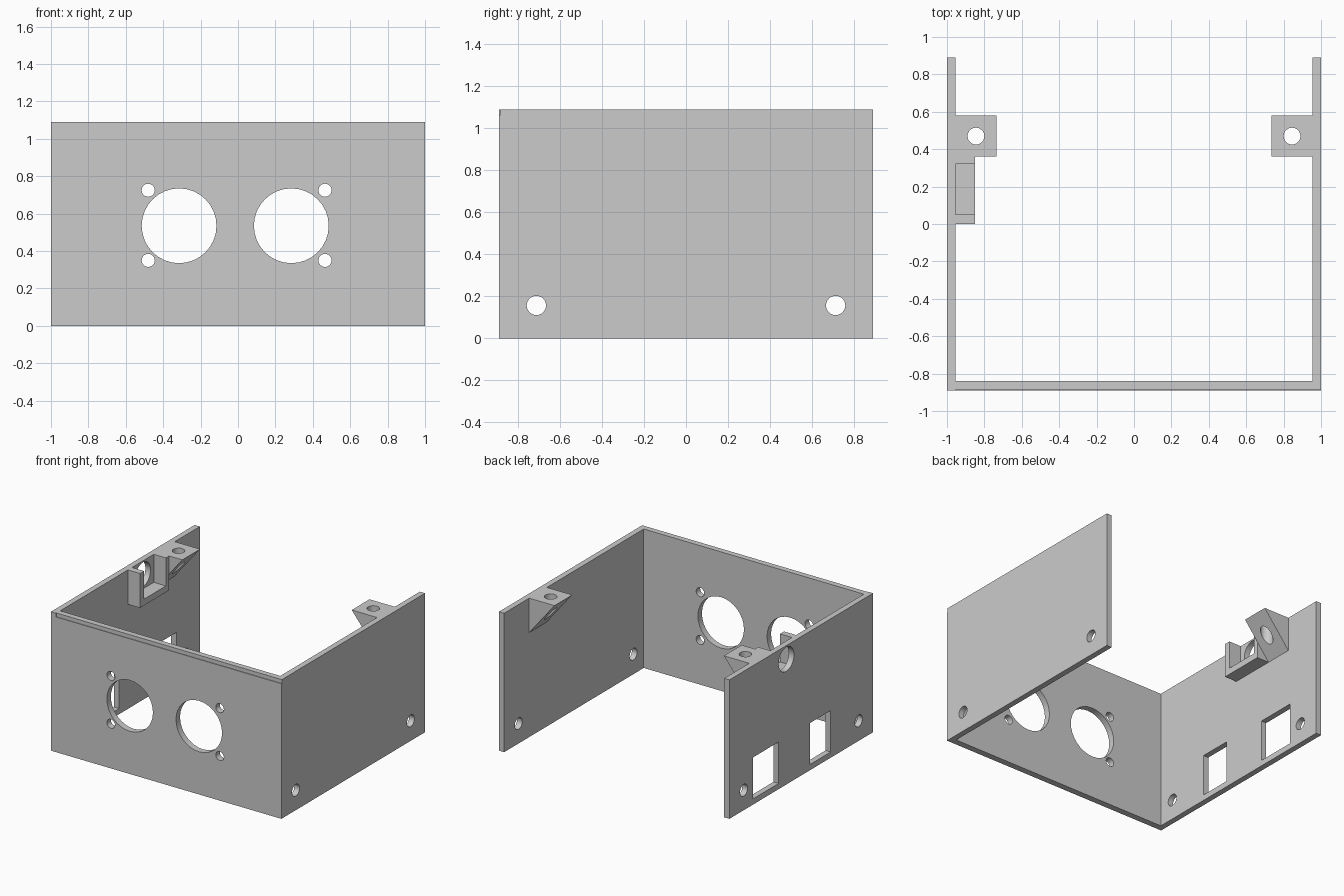
import bpy, bmesh, math
from mathutils import Matrix, Vector

cube = bpy.data.objects.get("Cube")
if cube:
    bpy.data.objects.remove(cube, do_unlink=True)

HX, HY, H = 1.0, 0.89, 1.09      # half width, half depth, height
IX, IY = 0.955, -0.84            # inner faces of side and front walls

grey = bpy.data.materials.new("plain grey")
grey.use_nodes = True
colour = (0.6, 0.6, 0.6, 1)
grey.diffuse_color = colour
grey.node_tree.nodes["Principled BSDF"].inputs["Base Color"].default_value = colour


def finish(name, bm):
    bmesh.ops.recalc_face_normals(bm, faces=bm.faces)
    mesh = bpy.data.meshes.new(name)
    bm.to_mesh(mesh)
    bm.free()
    mesh.materials.append(grey)
    obj = bpy.data.objects.new(name, mesh)
    bpy.context.collection.objects.link(obj)
    return obj


def prism(name, points, offset):
    """Extrude a closed outline of 3D points along an offset."""
    bm = bmesh.new()
    face = bm.faces.new([bm.verts.new(p) for p in points])
    new = bmesh.ops.extrude_face_region(bm, geom=[face], use_keep_orig=True)["geom"]
    bmesh.ops.translate(bm, vec=Vector(offset),
                        verts=[v for v in new if isinstance(v, bmesh.types.BMVert)])
    return finish(name, bm)


def box(name, x0, x1, y0, y1, z0, z1):
    return prism(name, [(x0, y0, z0), (x1, y0, z0), (x1, y1, z0), (x0, y1, z0)],
                 (0, 0, z1 - z0))


def rod(axis, centre, radius, length, sides=32):
    turn = {"X": Matrix.Rotation(math.pi / 2, 4, "Y"),
            "Y": Matrix.Rotation(math.pi / 2, 4, "X"), "Z": Matrix()}[axis]
    bm = bmesh.new()
    bmesh.ops.create_cone(bm, cap_ends=True, segments=sides, radius1=radius,
                          radius2=radius, depth=length,
                          matrix=Matrix.Translation(centre) @ turn)
    return finish("cutter", bm)


def cut(obj, cutters):
    bpy.context.view_layer.objects.active = obj
    for c in cutters:
        mod = obj.modifiers.new("cut", "BOOLEAN")
        mod.operation, mod.solver, mod.object = "DIFFERENCE", "EXACT", c
        bpy.ops.object.modifier_apply(modifier=mod.name)
        bpy.data.objects.remove(c, do_unlink=True)


# U-shaped shell: front wall and two side walls
shell = prism("case_walls", [(-HX, -HY, 0), (HX, -HY, 0), (HX, HY, 0), (IX, HY, 0),
                             (IX, IY, 0), (-IX, IY, 0), (-IX, HY, 0), (-HX, HY, 0)],
              (0, 0, H))
cutters = []
# Two round front openings with their screw holes
for x in (-0.315, 0.285):
    cutters.append(rod("Y", (x, -0.87, 0.535), 0.2, 0.2))
for x in (-0.48, 0.465):
    for z in (0.35, 0.725):
        cutters.append(rod("Y", (x, -0.87, z), 0.035, 0.2, 24))
# Screw holes along the bottom of the side walls
for side in (-1, 1):
    for y in (-0.712, 0.712):
        cutters.append(rod("X", (side * 0.98, y, 0.157), 0.046, 0.2, 24))
# Connector windows and the round opening in the right wall
cutters.append(box("cutter", -1.1, -0.9, 0.28, 0.6, 0.045, 0.37))
cutters.append(box("cutter", -1.1, -0.9, -0.365, -0.11, 0.045, 0.37))
cutters.append(rod("X", (-0.98, 0.185, 0.983), 0.095, 0.2))
# Shallow step along the top of the front wall
cutters.append(box("cutter", -IX, 1.1, -1, -0.885, 1.06, 1.2))
cut(shell, cutters)

# Wedge-shaped lid brackets with vertical screw holes
brackets = []
for side, label in ((-1, "right"), (1, "left")):
    wedge = prism(label + "_bracket", [(side * IX, 0.36, H), (side * 0.735, 0.36, H),
                                       (side * IX, 0.36, 0.82)], (0, 0.22, 0))
    cut(wedge, [rod("Z", (side * 0.845, 0.47, 1), 0.045, 0.6, 24)])
    brackets.append(wedge)

# U-shaped holder behind the round opening
holder = prism("switch_holder", [(-IX, 0, H), (-IX, 0, 0.82), (-IX, 0.36, 0.82),
                                 (-IX, 0.36, H), (-IX, 0.32, H), (-IX, 0.32, 0.87),
                                 (-IX, 0.05, 0.87), (-IX, 0.05, H)], (0.105, 0, 0))

# Smooth the hole walls while keeping edges sharp
bpy.ops.object.select_all(action="DESELECT")
for obj in [shell, holder] + brackets:
    obj.select_set(True)
bpy.context.view_layer.objects.active = shell
bpy.ops.object.shade_smooth_by_angle(angle=math.radians(30))
